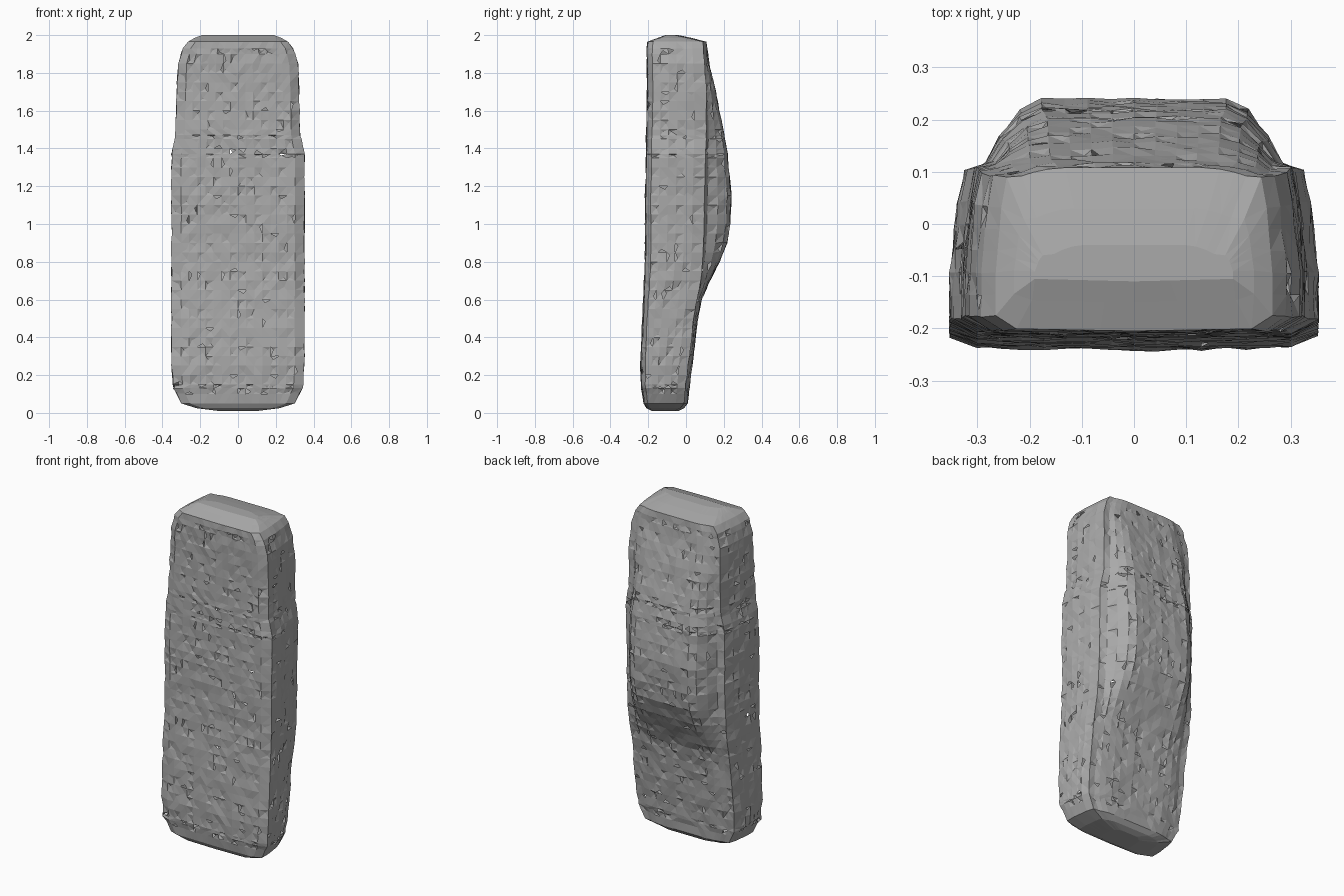
import bpy, bmesh, random
from mathutils import Vector

random.seed(4)
cube = bpy.data.objects.get("Cube")
if cube:
    bpy.data.objects.remove(cube)

grey = bpy.data.materials.new("worn grey")
grey.use_nodes = True
grey.diffuse_color = (0.4, 0.4, 0.4, 1)
grey.node_tree.nodes["Principled BSDF"].inputs["Base Color"].default_value = grey.diffuse_color

# Stations along the upright car: height, half width, floor, shoulder, roof
stations = [
    (0.01, 0.10, -0.18, -0.06, -0.04), (0.025, 0.22, -0.21, -0.03, -0.01),
    (0.05, 0.30, -0.225, -0.01, 0.01), (0.13, 0.345, -0.24, 0.0, 0.02),
    (0.25, 0.355, -0.245, 0.015, 0.035), (0.5, 0.355, -0.235, 0.045, 0.065),
    (0.6, 0.355, -0.23, 0.06, 0.085), (0.7, 0.355, -0.225, 0.08, 0.13),
    (0.8, 0.355, -0.22, 0.09, 0.18), (0.9, 0.355, -0.22, 0.095, 0.22),
    (1.0, 0.355, -0.22, 0.1, 0.235), (1.15, 0.355, -0.22, 0.1, 0.243),
    (1.37, 0.355, -0.215, 0.105, 0.222), (1.47, 0.333, -0.215, 0.11, 0.205),
    (1.7, 0.328, -0.21, 0.11, 0.16), (1.85, 0.32, -0.21, 0.1, 0.125),
    (1.93, 0.295, -0.21, 0.095, 0.115), (1.965, 0.265, -0.205, 0.09, 0.108),
    (1.985, 0.23, -0.15, 0.01, 0.03), (2.0, 0.19, -0.11, -0.06, -0.04),
]


def station_at(z):
    for a, b in zip(stations, stations[1:]):
        if z <= b[0] + 1e-6:
            t = (z - a[0]) / (b[0] - a[0])
            return [p + (q - p) * t for p, q in zip(a, b)]
    return list(stations[-1])


def outline(z):
    """Closed section from the floor, up one flank and over the roof."""
    z, w, floor, sh, roof = station_at(z)
    h, d = roof - sh, sh - floor
    half = [(0, floor), (0.85 * w, floor + 0.004), (w, floor + 0.1 * d),
            (w, floor + 0.38 * d), (0.96 * w, floor + 0.8 * d), (0.92 * w, sh),
            (0.81 * w, sh + 0.12 * h), (0.73 * w, sh + 0.5 * h),
            (0.62 * w, sh + 0.85 * h), (0.5 * w, roof), (0, roof)]
    spans = [7, 1, 2, 3, 1, 1, 1, 1, 1, 4]
    side = []
    for (a, b), n in zip(zip(half, half[1:]), spans):
        side += [Vector((*a, z)).lerp(Vector((*b, z)), i / n) for i in range(n)]
    side.append(Vector((*half[-1], z)))
    return side + [Vector((-v.x, v.y, v.z)) for v in reversed(side[1:-1])]


# Body shell: lofted rings closed at the nose and tail
heights = sorted({s[0] for s in stations} | {round(0.1 + 0.05 * i, 2) for i in range(37)})
bm = bmesh.new()
rings = [[bm.verts.new(p) for p in outline(z)] for z in heights]
for lower, upper in zip(rings, rings[1:]):
    n = len(lower)
    for i in range(n):
        j = (i + 1) % n
        bm.faces.new((lower[i], lower[j], upper[j], upper[i]))
bm.faces.new(rings[0])
bm.faces.new(rings[-1])
bmesh.ops.recalc_face_normals(bm, faces=bm.faces[:])

# Ragged surface: slightly dented vertices and small torn openings
bm.normal_update()
for v in bm.verts:
    if 0.06 < v.co.z < 1.94:
        v.co -= v.normal * random.uniform(0, 0.007)
walls = [f for f in bm.faces if len(f.verts) == 4 and 0.08 < f.calc_center_median().z < 1.94]
torn = random.sample(walls, int(len(walls) * 0.5))
poked = bmesh.ops.poke(bm, faces=torn)
bm.normal_update()
for v in poked["verts"]:
    v.co -= v.normal * random.uniform(0.0, 0.012)
    edge = random.choice(v.link_edges)
    v.co = v.co.lerp(edge.other_vert(v).co, 0.35)
holes = [random.choice(v.link_faces) for v in random.sample(poked["verts"], len(torn) // 3)]
holes = [f for f in holes if f.calc_area() < 0.0005]
bmesh.ops.delete(bm, geom=holes, context="FACES")
bmesh.ops.triangulate(bm, faces=bm.faces[:])

mesh = bpy.data.meshes.new("car_body")
bm.to_mesh(mesh)
bm.free()
mesh.materials.append(grey)
body = bpy.data.objects.new("car_body", mesh)
bpy.context.collection.objects.link(body)
